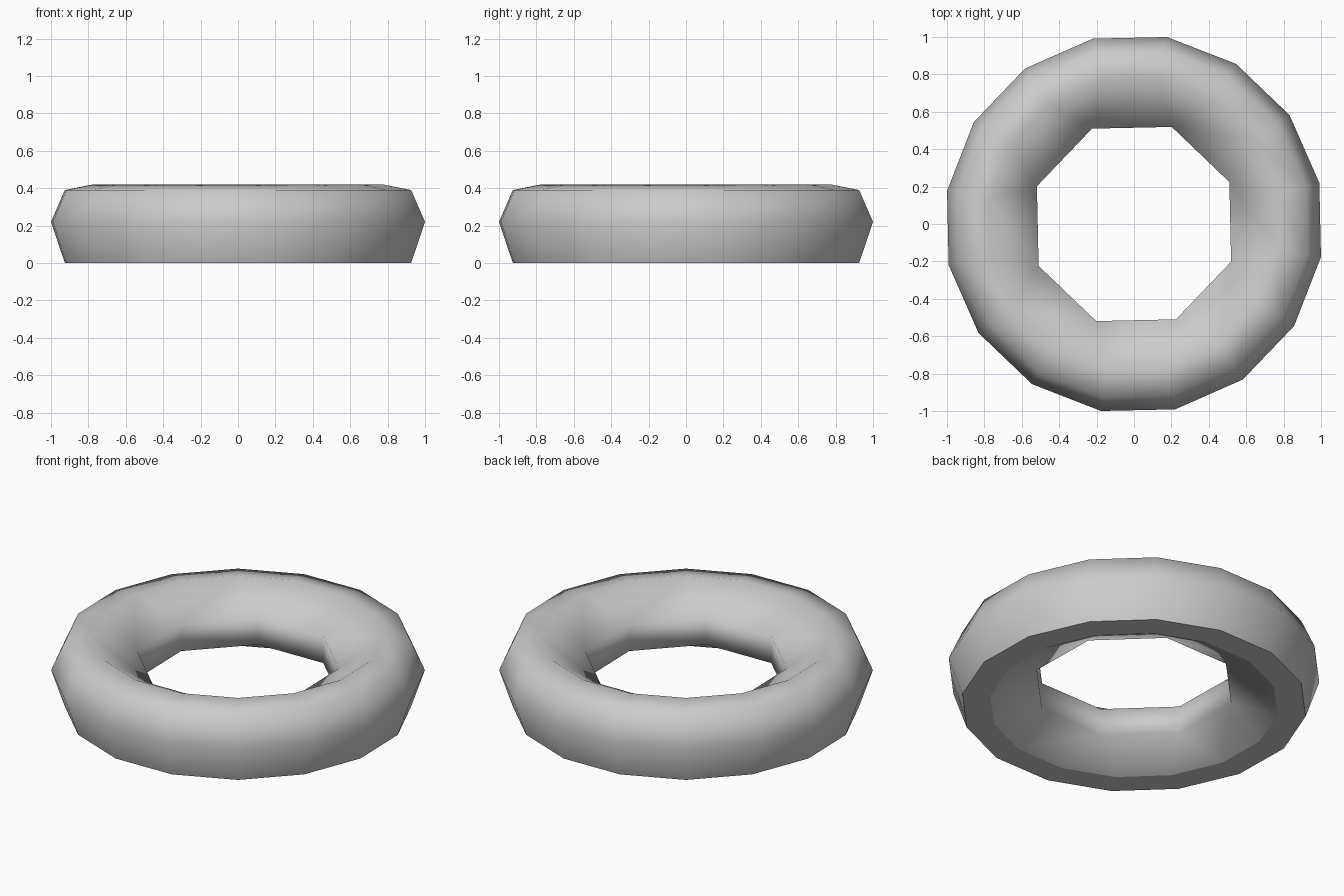
import bpy, bmesh, math

if "Cube" in bpy.data.objects:
    bpy.data.objects.remove(bpy.data.objects["Cube"])

SIDES = 16
START = math.radians(12.5)
STEP = 2 * math.pi / SIDES

# Cross-section (radius, height, paired): paired rings merge to 8 corners
PROFILE = [
    (0.94, 0.0, False),
    (1.015, 0.22, False),
    (0.94, 0.39, False),
    (0.787, 0.42, False),
    (0.557, 0.28, True),
    (0.557, 0.118, True),
    (0.787, 0.0, False),
]


def ring(bm, radius, z, paired):
    verts = []
    for i in range(SIDES):
        k = (i - i % 2 + 0.5) if paired else i
        a = START + k * STEP
        if paired and i % 2:
            verts.append(verts[-1])
        else:
            verts.append(bm.verts.new((radius * math.cos(a), radius * math.sin(a), z)))
    return verts


# Ring body: skin neighbouring rings, dropping collapsed corners
bm = bmesh.new()
rings = [ring(bm, *p) for p in PROFILE]
for n, lower in enumerate(rings):
    upper = rings[(n + 1) % len(rings)]
    for i in range(SIDES):
        j = (i + 1) % SIDES
        corners = list(dict.fromkeys((lower[i], lower[j], upper[j], upper[i])))
        if len(corners) > 2:
            bm.faces.new(corners).smooth = True
bmesh.ops.recalc_face_normals(bm, faces=bm.faces[:])

# Sharp edges around the flat base
for e in bm.edges:
    if all(v.co.z < 0.001 for v in e.verts):
        e.smooth = False

mesh = bpy.data.meshes.new("ring_body")
bm.to_mesh(mesh)
bm.free()
obj = bpy.data.objects.new("ring_body", mesh)
bpy.context.collection.objects.link(obj)
